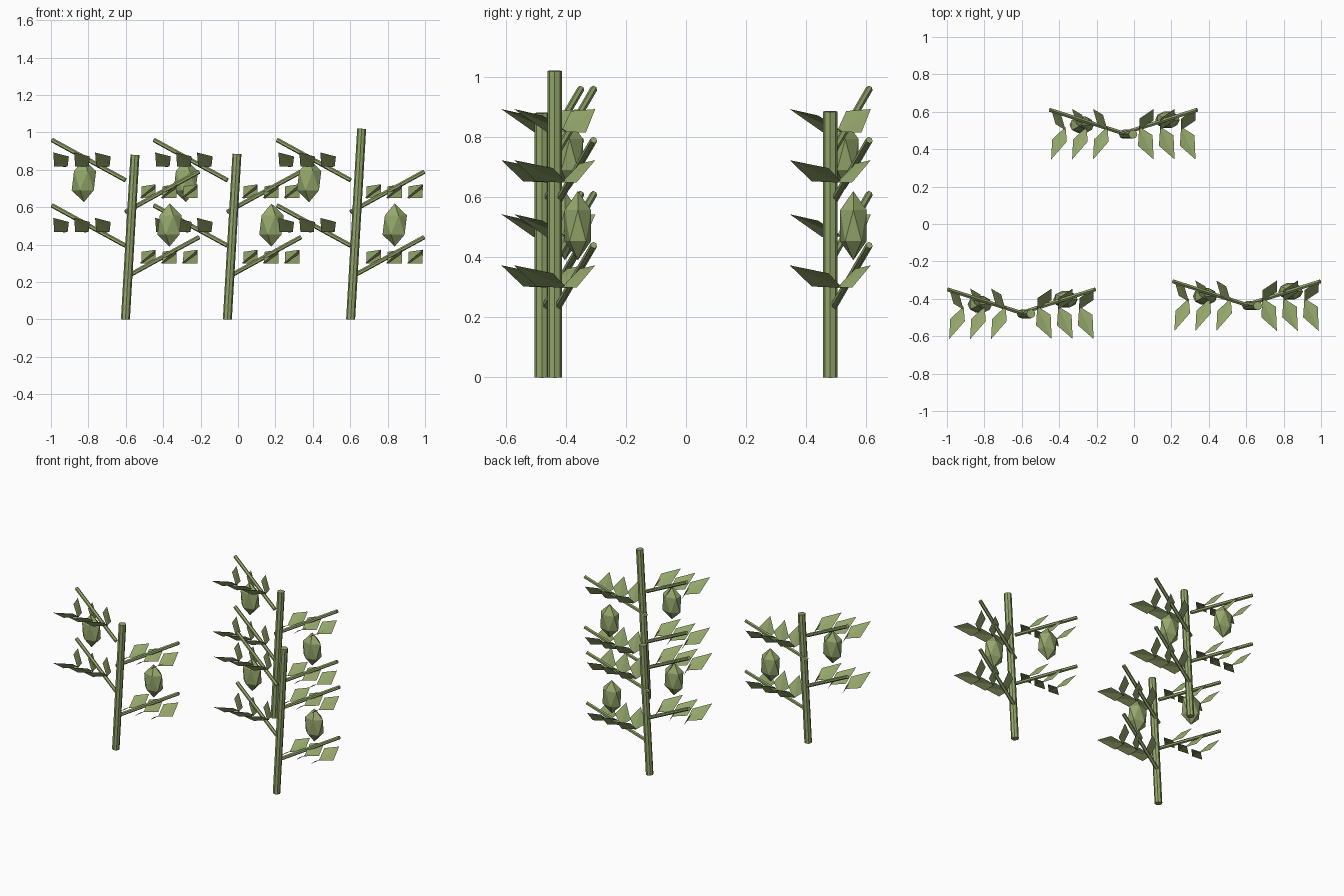
import bpy
import bmesh
from mathutils import Vector, Matrix

cube = bpy.data.objects.get("Cube")
if cube:
    bpy.data.objects.remove(cube)


def make_material(name, rgb):
    mat = bpy.data.materials.new(name)
    mat.use_nodes = True
    mat.diffuse_color = (*rgb, 1)
    mat.node_tree.nodes["Principled BSDF"].inputs["Base Color"].default_value = (*rgb, 1)
    return mat


GREEN = make_material("leaf_green", (0.3, 0.39, 0.15))


def finish(bm, name, origin):
    mesh = bpy.data.meshes.new(name)
    bm.to_mesh(mesh)
    bm.free()
    mesh.materials.append(GREEN)
    obj = bpy.data.objects.new(name, mesh)
    obj.location = origin
    bpy.context.collection.objects.link(obj)
    return obj


def add_rod(bm, start, end, radius, sides):
    start, end = Vector(start), Vector(end)
    axis = end - start
    turn = axis.to_track_quat('Z', 'Y').to_matrix().to_4x4()
    bmesh.ops.create_cone(bm, cap_ends=True, segments=sides, radius1=radius,
                          radius2=radius, depth=axis.length,
                          matrix=Matrix.Translation((start + end) / 2) @ turn)


def add_leaf(bm, base, tip, half, widest):
    # Four-cornered blade, gently creased along its midrib
    base, tip, half = Vector(base), Vector(tip), Vector(half)
    middle = base.lerp(tip, widest) - Vector((0, 0, 0.005))
    low, right, top, left = [bm.verts.new(c) for c in
                             (base, middle + half, tip, middle - half)]
    bm.faces.new((low, right, top))
    bm.faces.new((low, top, left))


# Half-width vectors of the leaves: the two sides are rolled differently
FRONT_HALF = {-1: (0.039, -0.006, 0.027), 1: (0.039, 0.028, 0.022)}
BACK_HALF = {-1: (-0.015, -0.025, 0.036), 1: (-0.038, 0.005, 0.031)}


def build_plant(label, origin, height):
    # Leaning stem
    bm = bmesh.new()
    add_rod(bm, (0, 0, 0), (height * 0.058, 0, height), 0.024, 8)
    finish(bm, label + "_stem", origin)

    for side, side_name, first_z in ((-1, "right", 0.395), (1, "left", 0.225)):
        # Two rising branches on each side, each with two rows of leaves
        for level in range(2):
            z = first_z + level * 0.35
            name = f"{label}_{side_name}_{('lower', 'upper')[level]}"
            bm = bmesh.new()
            add_rod(bm, (0, 0.005, z), (side * 0.393, 0.13, z + 0.215), 0.012, 6)
            finish(bm, name + "_branch", origin)
            bm = bmesh.new()
            low, high = z + 0.073, z + 0.148
            for i in range(3):
                outer = side * (0.162 + i * 0.112)
                inner = outer - side * 0.077
                add_leaf(bm, (inner, 0.04, low), (outer, -0.135, high),
                         FRONT_HALF[side], 0.42)
                add_leaf(bm, (inner, 0.022, low), (outer, 0.135, high),
                         BACK_HALF[side], 0.5)
            finish(bm, name + "_leaves", origin)

        # One faceted pod on each side
        place = (-0.222, 0.05, 0.742) if side < 0 else (0.236, 0.077, 0.505)
        bm = bmesh.new()
        bmesh.ops.create_icosphere(bm, subdivisions=1, radius=1,
                                   matrix=Matrix.Translation(place)
                                   @ Matrix.Diagonal((0.073, 0.052, 0.115, 1)))
        finish(bm, f"{label}_{side_name}_pod", origin)


build_plant("front_right_plant", (-0.602, -0.48, 0), 0.88)
build_plant("back_plant", (-0.057, 0.48, 0), 0.885)
build_plant("front_left_plant", (0.602, -0.437, 0), 1.02)
